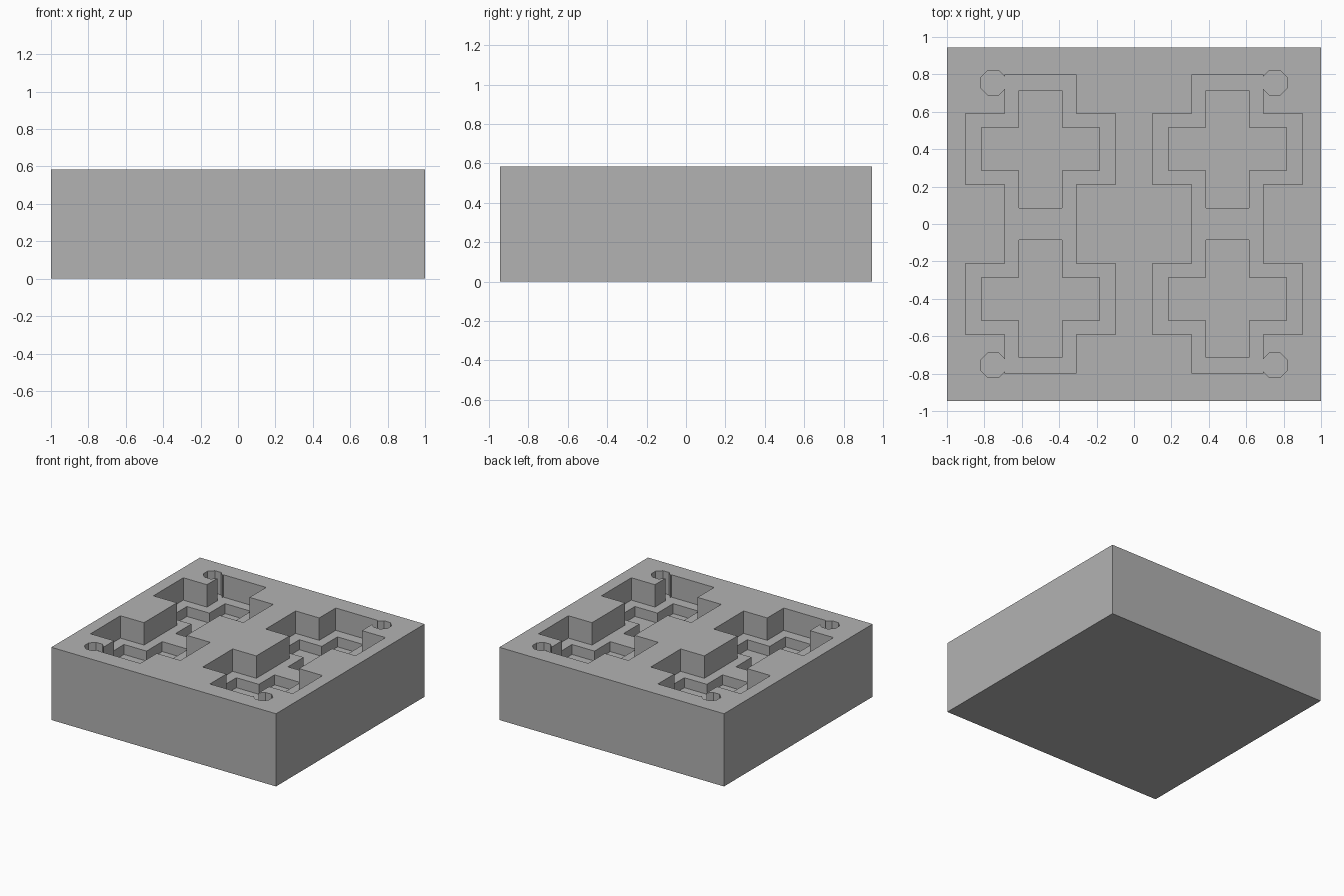
import bpy, bmesh, math

cube = bpy.data.objects.get("Cube")
if cube:
    bpy.data.objects.remove(cube, do_unlink=True)

WIDTH, DEPTH, HEIGHT = 2.0, 1.89, 0.585
LEDGE_Z = HEIGHT - 0.18     # floor of the wide troughs and corner holes
RECESS_Z = LEDGE_Z - 0.08   # floor of the inner crosses

grey = bpy.data.materials.new("plain grey")
grey.use_nodes = True
colour = (0.448, 0.448, 0.448, 1)
grey.diffuse_color = colour
grey.node_tree.nodes["Principled BSDF"].inputs["Base Color"].default_value = colour


def prism(name, outline, centre, z0, z1):
    """Extrude a counter-clockwise outline between two heights."""
    bm = bmesh.new()
    verts = [bm.verts.new((centre[0] + x, centre[1] + y, z0)) for x, y in outline]
    face = bm.faces.new(verts)
    top = bmesh.ops.extrude_face_region(bm, geom=[face])
    moved = [v for v in top["geom"] if isinstance(v, bmesh.types.BMVert)]
    bmesh.ops.translate(bm, verts=moved, vec=(0, 0, z1 - z0))
    bmesh.ops.recalc_face_normals(bm, faces=bm.faces)
    mesh = bpy.data.meshes.new(name)
    bm.to_mesh(mesh)
    bm.free()
    mesh.materials.append(grey)
    obj = bpy.data.objects.new(name, mesh)
    bpy.context.collection.objects.link(obj)
    return obj


def mirrored(right_side):
    """Close a right-hand profile with its mirror image."""
    return right_side + [(-x, y) for x, y in reversed(right_side)]


def cross_side(half, arm, cy=0):
    return [(arm, cy - half), (arm, cy - arm), (half, cy - arm),
            (half, cy + arm), (arm, cy + arm), (arm, cy + half)]


# Solid block
block = prism("mould_block", mirrored([(WIDTH / 2, -DEPTH / 2), (WIDTH / 2, DEPTH / 2)]),
              (0, 0), 0, HEIGHT)

# Two crosses joined end to end, a smaller cross, and a corner hole
front, back = cross_side(0.4, 0.19, -0.4), cross_side(0.4, 0.19, 0.4)
trough = mirrored(front[:-1] + back[1:])
recess = mirrored(cross_side(0.315, 0.115))
radius = 0.067 / math.cos(math.pi / 8)
hole = [(radius * math.cos(a), radius * math.sin(a))
        for a in (math.pi * (2 * i + 1) / 8 for i in range(8))]

TOP = HEIGHT + 0.1
cutters = []
for sx in (-1, 1):
    cutters.append(prism("trough_cutter", trough, (sx * 0.5, 0), LEDGE_Z, TOP))
    for sy in (-1, 1):
        cutters.append(prism("hole_cutter", hole, (sx * 0.753, sy * 0.755), LEDGE_Z, TOP))
        cutters.append(prism("recess_cutter", recess, (sx * 0.5, sy * 0.4), RECESS_Z, TOP))

# Carve the block
bpy.context.view_layer.objects.active = block
for cutter in cutters:
    cutter.hide_render = True
    mod = block.modifiers.new("carve", "BOOLEAN")
    mod.operation = "DIFFERENCE"
    mod.solver = "EXACT"
    mod.object = cutter
    bpy.ops.object.modifier_apply(modifier=mod.name)
    bpy.data.objects.remove(cutter, do_unlink=True)
